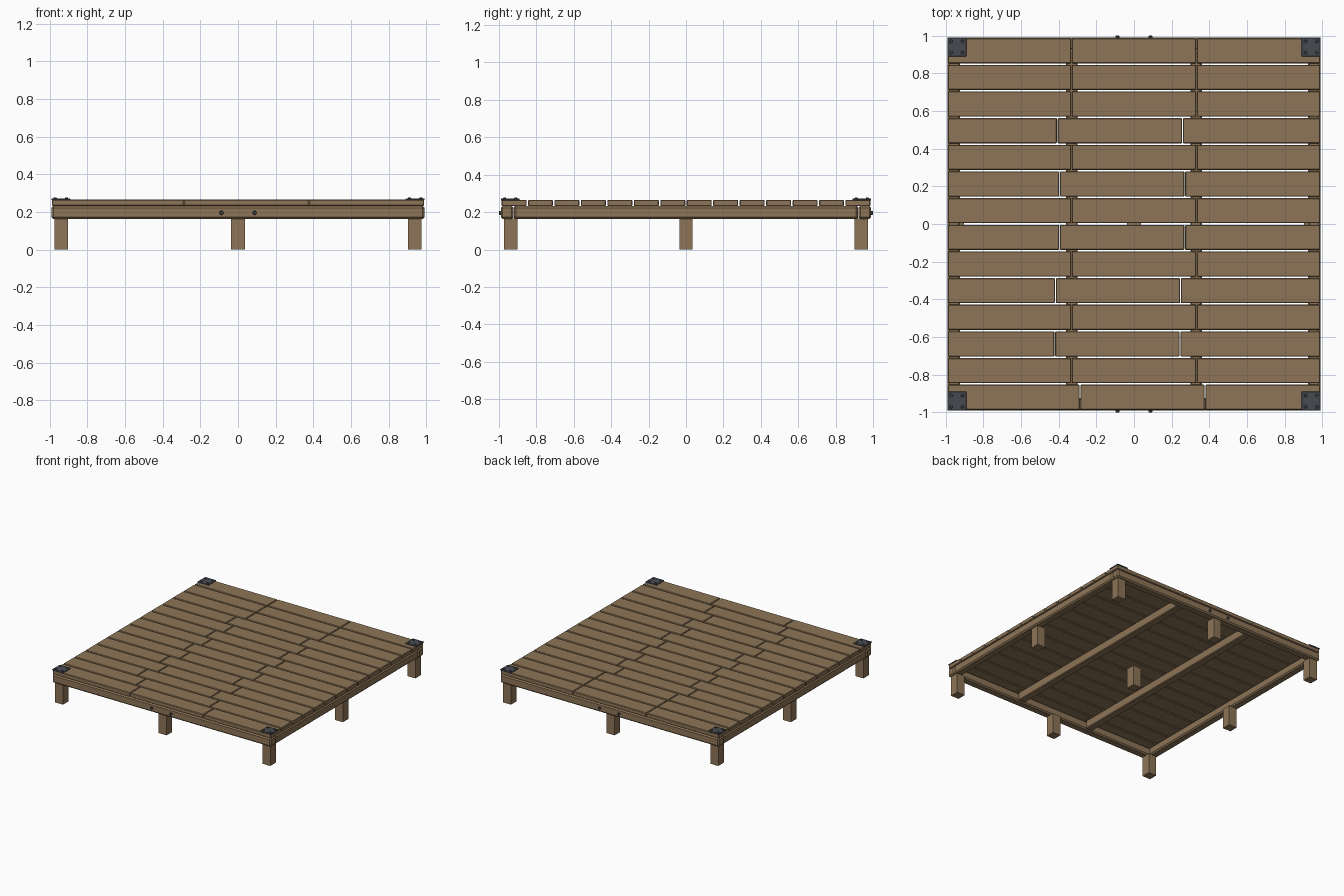
import bpy
import math
from mathutils import Vector

cube = bpy.data.objects.get("Cube")
if cube:
    bpy.data.objects.remove(cube, do_unlink=True)


def material(name, colour):
    mat = bpy.data.materials.new(name)
    mat.use_nodes = True
    mat.diffuse_color = (*colour, 1)
    mat.node_tree.nodes["Principled BSDF"].inputs["Base Color"].default_value = (*colour, 1)
    return mat


WOOD = material("weathered wood", (0.27, 0.178, 0.095))
METAL = material("dark metal", (0.063, 0.068, 0.08))


def box(name, low, high, mat, bevel=0.0):
    """Box between two corners, with optional chamfered edges."""
    low, high = Vector(low), Vector(high)
    bpy.ops.mesh.primitive_cube_add(size=1, location=(low + high) / 2)
    obj = bpy.context.object
    obj.name = name
    obj.scale = high - low
    bpy.ops.object.transform_apply(location=False, rotation=False, scale=True)
    obj.data.materials.append(mat)
    if bevel:
        mod = obj.modifiers.new("Chamfer", "BEVEL")
        mod.width = bevel
        mod.segments = 1
    return obj


def stud(name, location, radius, depth, rotation=(0, 0, 0)):
    """Bolt or nail head with a chamfered rim."""
    bpy.ops.mesh.primitive_cylinder_add(vertices=10, radius=radius, depth=depth,
                                        location=location, rotation=rotation)
    obj = bpy.context.object
    obj.name = name
    obj.data.materials.append(METAL)
    mod = obj.modifiers.new("Chamfer", "BEVEL")
    mod.width = depth * 0.25
    mod.segments = 1


EDGE = 0.99
RAIL_LOW, RAIL_HIGH = 0.163, 0.232
DECK_TOP = 0.266

# Posts in a three by three grid
for x in (-0.938, 0, 0.938):
    for y in (-0.938, 0, 0.938):
        box("post", (x - 0.036, y - 0.036, 0), (x + 0.036, y + 0.036, RAIL_LOW + 0.002), WOOD)

# Outer frame rails and inner joists
for side, label in ((-1, "front"), (1, "back")):
    y = side * 0.956
    box(label + "_rail", (-EDGE, y - 0.034, RAIL_LOW), (EDGE, y + 0.034, RAIL_HIGH), WOOD, 0.01)
for side, label in ((-1, "right"), (1, "left")):
    x = side * 0.956
    box(label + "_rail", (x - 0.034, -0.92, RAIL_LOW), (x + 0.034, 0.92, RAIL_HIGH), WOOD, 0.01)
    x = side * 0.33
    box(label + "_joist", (x - 0.03, -0.92, RAIL_LOW), (x + 0.03, 0.92, RAIL_HIGH), WOOD, 0.006)

# Deck boards: each row has three boards, with its joints shifted sideways
shifts = [0.045, 0, -0.088, 0, -0.085, 0, -0.063, 0, -0.063, 0, -0.075, 0, 0, 0]
pitch = 2 * EDGE / len(shifts)
for row, shift in enumerate(shifts):
    y0 = -EDGE + row * pitch
    joints = [-EDGE, shift - 0.332, shift + 0.332, EDGE]
    for x0, x1 in zip(joints, joints[1:]):
        box("deck_board", (x0 + 0.002, y0 + 0.004, RAIL_HIGH),
            (x1 - 0.002, y0 + pitch - 0.004, DECK_TOP), WOOD, 0.004)

# Corner plates with nail heads
for sx in (-1, 1):
    for sy in (-1, 1):
        cx, cy = sx * 0.94, sy * 0.94
        box("corner_plate", (cx - 0.05, cy - 0.05, DECK_TOP - 0.003),
            (cx + 0.05, cy + 0.05, DECK_TOP + 0.006), METAL, 0.002)
        for dx in (-0.03, 0.03):
            for dy in (-0.03, 0.03):
                stud("plate_nail", (cx + dx, cy + dy, DECK_TOP + 0.007), 0.009, 0.008)

# Bolt heads on the front and back rails
for side in (-1, 1):
    for x in (-0.088, 0.088):
        stud("rail_bolt", (x, side * 0.992, 0.196), 0.012, 0.016, (math.pi / 2, 0, 0))
